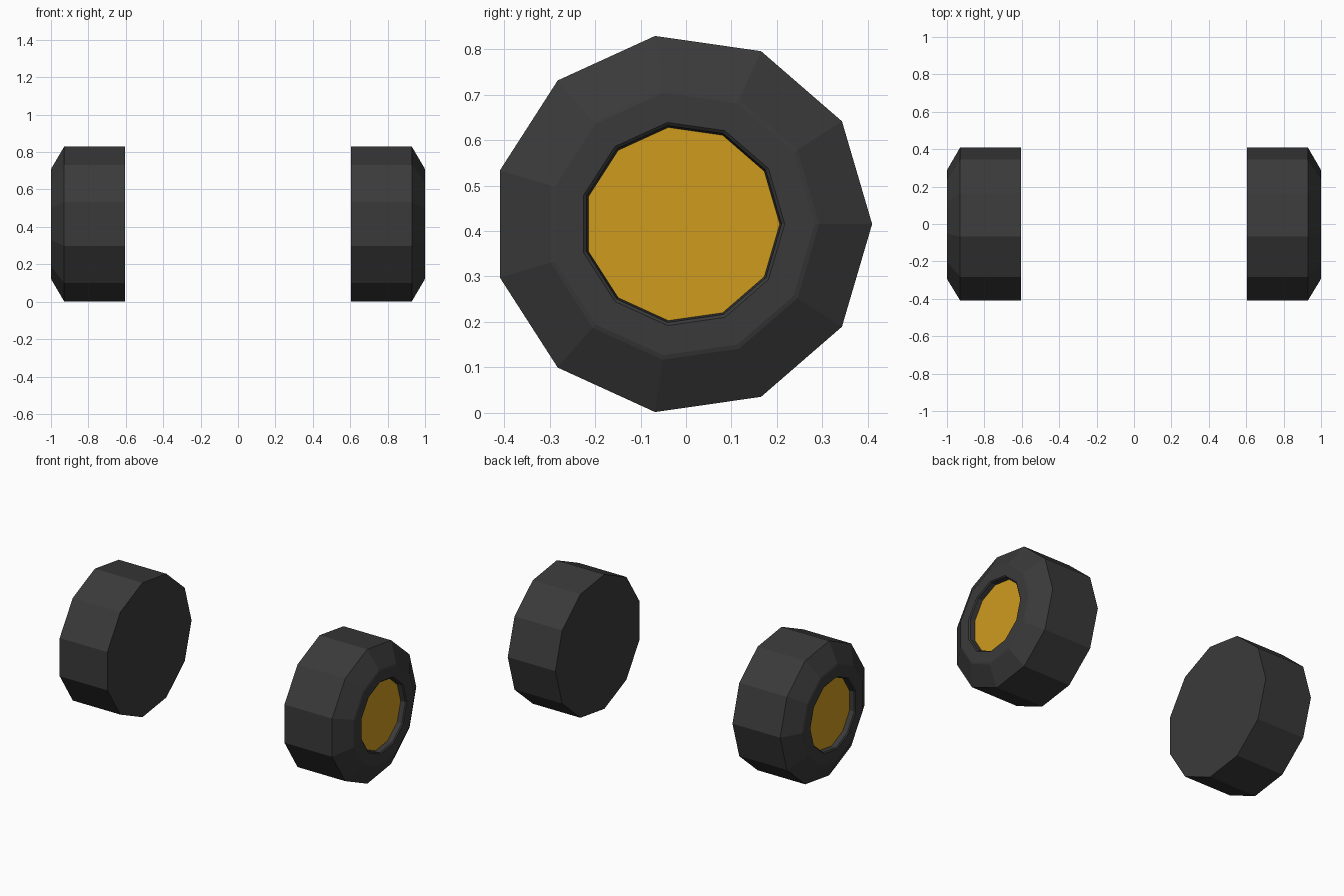
import bpy, bmesh
from math import cos, sin, tau

if "Cube" in bpy.data.objects:
    bpy.data.objects.remove(bpy.data.objects["Cube"])

SIDES = 11
CY, CZ = -0.0085, 0.4155


def material(name, color):
    m = bpy.data.materials.new(name)
    m.diffuse_color = (*color, 1)
    m.use_nodes = True
    m.node_tree.nodes["Principled BSDF"].inputs["Base Color"].default_value = m.diffuse_color
    return m


def lathe(name, profile, side, mat):
    """Spin (x, radius) points around the axle; both ends are capped."""
    bm = bmesh.new()
    rings = []
    for x, r in profile:
        rings.append([bm.verts.new((side * x, CY + r * cos(tau * i / SIDES),
                                    CZ + r * sin(tau * i / SIDES)))
                      for i in range(SIDES)])
    for a, b in zip(rings, rings[1:]):
        for i in range(SIDES):
            j = (i + 1) % SIDES
            bm.faces.new((a[i], a[j], b[j], b[i]))
    bm.faces.new(rings[0])
    bm.faces.new(rings[-1])
    bmesh.ops.recalc_face_normals(bm, faces=bm.faces)
    mesh = bpy.data.meshes.new(name)
    bm.to_mesh(mesh)
    bm.free()
    mesh.materials.append(mat)
    obj = bpy.data.objects.new(name, mesh)
    bpy.context.collection.objects.link(obj)
    return obj


rubber = material("rubber", (0.042, 0.042, 0.042))
gold = material("gold", (0.62, 0.33, 0.013))

# Tyre: flat inner side, chamfered outer shoulder, recessed hub seat
tyre = [(0.604, 0.4185), (0.929, 0.4185), (0.997, 0.302), (1.0, 0.292),
        (1.0, 0.226), (0.994, 0.219), (0.962, 0.215)]
# Hub cap: thin disc sitting at the bottom of the recess
hub = [(0.955, 0.2148), (0.965, 0.2148)]

for label, side in (("right", 1), ("left", -1)):
    lathe(label + "_tyre", tyre, side, rubber)
    lathe(label + "_hub_cap", hub, side, gold)
